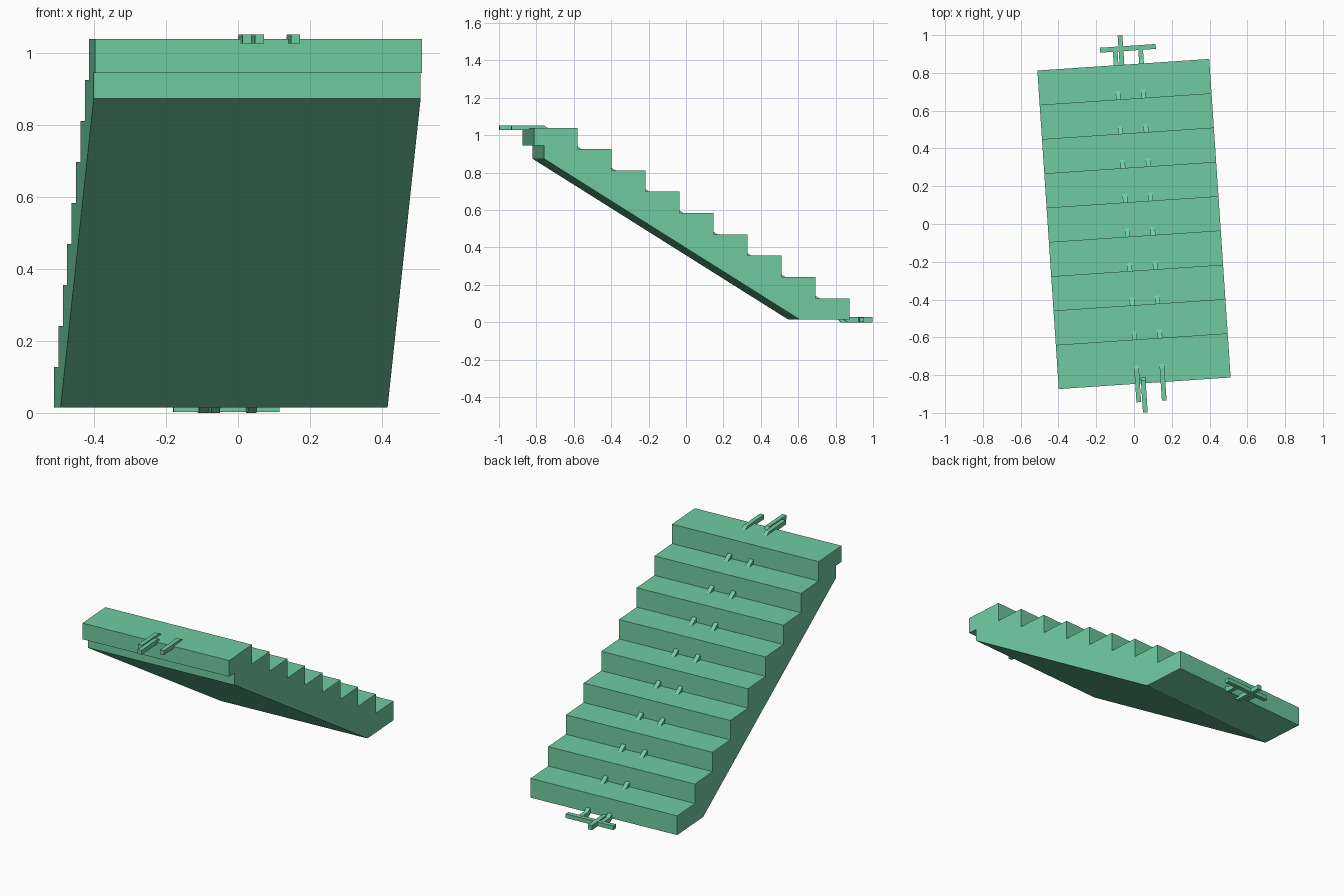
import bpy, bmesh, math
from mathutils import Matrix

if "Cube" in bpy.data.objects:
    bpy.data.objects.remove(bpy.data.objects["Cube"])

ROT = Matrix.Rotation(math.radians(3.85), 4, 'Z')   # flight is slightly turned in plan

mat = bpy.data.materials.new("stair_green")
mat.diffuse_color = (0.16, 0.60, 0.36, 1)
mat.use_nodes = True
mat.node_tree.nodes["Principled BSDF"].inputs["Base Color"].default_value = mat.diffuse_color


def extrude_profile(name, profile, u0, u1):
    """Extrude a side profile of (run, height) points across the width u0..u1."""
    bm = bmesh.new()
    face = bm.faces.new([bm.verts.new((u0, v, z)) for v, z in profile])
    ext = bmesh.ops.extrude_face_region(bm, geom=[face])
    verts = [g for g in ext["geom"] if isinstance(g, bmesh.types.BMVert)]
    bmesh.ops.translate(bm, verts=verts, vec=(u1 - u0, 0, 0))
    bmesh.ops.recalc_face_normals(bm, faces=bm.faces)
    bm.transform(ROT)
    me = bpy.data.meshes.new(name)
    bm.to_mesh(me)
    bm.free()
    me.materials.append(mat)
    ob = bpy.data.objects.new(name, me)
    bpy.context.collection.objects.link(ob)
    return ob


# Stair flight: nine steps, sloped soffit, notched bearing at the top end
RISE, RUN, STEPS = 0.114, 0.182, 9
END = 0.845
profile = [(0.578, 0.015), (END, 0.015)]
for i in range(STEPS):
    z = 0.128 + i * RISE
    v = END - i * RUN
    back = v - RUN if i < STEPS - 1 else -END
    profile += [(v, z), (back, z)]
profile += [(-END, 0.945), (-0.791, 0.945), (-0.791, 0.874)]
extrude_profile("stair_flight", profile, -0.456, 0.456)

# Long reinforcement bars: follow the slope, surfacing at every inner corner
BAR = 0.0125
long_bar = [(-0.943, 1.053), (-0.77, 1.053), (0.869, 0.027), (0.925, 0.027),
            (0.925, 0.0), (0.860, 0.0), (-0.778, 1.027), (-0.943, 1.027)]
for name, u in (("long_bar_left", -0.038), ("long_bar_right", 0.097)):
    extrude_profile(name, long_bar, u - BAR, u + BAR)

# Short projecting bars at each end
U = -0.007
extrude_profile("top_end_bar", [(-1.0, 1.053), (-0.83, 1.053), (-0.80, 1.027), (-1.0, 1.027)],
                U - BAR, U + BAR)
extrude_profile("bottom_end_bar", [(0.80, 0.027), (1.0, 0.027), (1.0, 0.0), (0.83, 0.0)],
                U - BAR, U + BAR)

# Cross bar tying the lower ends together
extrude_profile("cross_bar", [(0.917, 0.002), (0.943, 0.002), (0.943, 0.026), (0.917, 0.026)],
                -0.118, 0.178)
